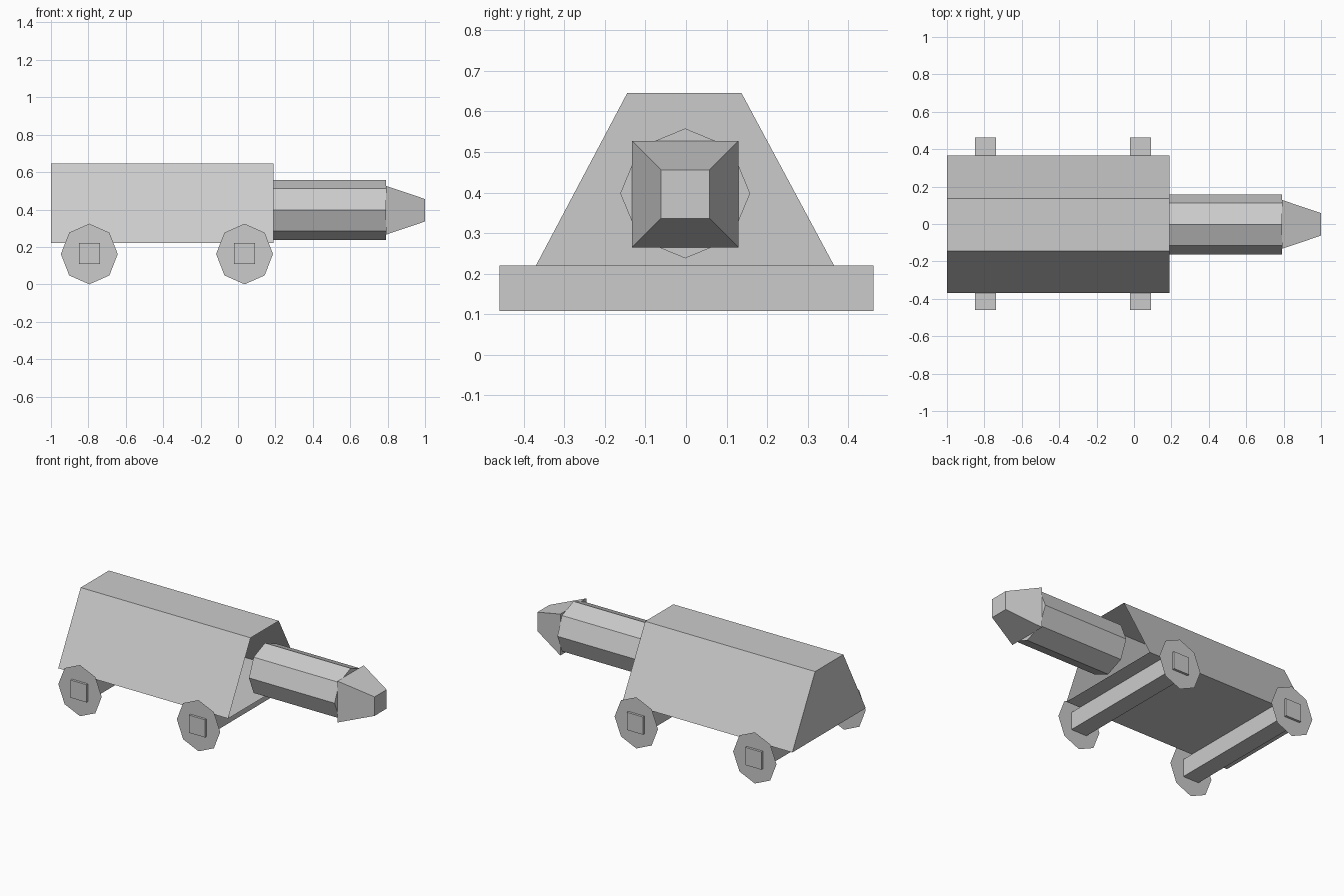
import bpy
from math import cos, sin, pi

cube = bpy.data.objects.get("Cube")
if cube:
    bpy.data.objects.remove(cube, do_unlink=True)

grey = bpy.data.materials.new("plain grey")
grey.use_nodes = True
grey.diffuse_color = (0.6, 0.6, 0.6, 1)
grey.node_tree.nodes["Principled BSDF"].inputs["Base Color"].default_value = (0.6, 0.6, 0.6, 1)


def add_object(name, verts, faces):
    mesh = bpy.data.meshes.new(name)
    mesh.from_pydata(verts, [], faces)
    mesh.materials.append(grey)
    obj = bpy.data.objects.new(name, mesh)
    bpy.context.collection.objects.link(obj)
    return obj


def loft_x(name, x0, ring0, x1, ring1, front_cap=True):
    """Join two (y, z) rings, counter-clockwise seen from +x."""
    n = len(ring0)
    verts = [(x0, y, z) for y, z in ring0] + [(x1, y, z) for y, z in ring1]
    faces = [(i, (i + 1) % n, (i + 1) % n + n, i + n) for i in range(n)]
    faces.append(tuple(reversed(range(n))))
    if front_cap:
        faces.append(tuple(range(n, 2 * n)))
    return add_object(name, verts, faces)


def square(half, y, z):
    return [(y - half, z - half), (y + half, z - half),
            (y + half, z + half), (y - half, z + half)]


def octagon(rx, rz, cx, cz):
    return [(cx + rx * cos(i * pi / 4), cz + rz * sin(i * pi / 4)) for i in range(8)]


# Tapered body, open at the barrel end
section = [(-0.37, 0.22), (0.365, 0.22), (0.137, 0.645), (-0.145, 0.645)]
loft_x("body", -1, section, 0.19, section, front_cap=False)

# Eight-sided barrel and square tapered muzzle
barrel_ring = octagon(0.16, 0.16, -0.002, 0.398)
loft_x("barrel", 0.19, barrel_ring, 0.79, barrel_ring)
loft_x("muzzle", 0.79, square(0.131, -0.002, 0.396), 1, square(0.06, -0.002, 0.396))

# Square axles with flat octagonal wheels near their ends
for place, x in (("rear", -0.795), ("front", 0.035)):
    axle = square(0.056, x, 0.164)
    verts = [(px, y, pz) for y in (-0.46, 0.462) for px, pz in axle]
    faces = [(i, (i + 1) % 4, (i + 1) % 4 + 4, i + 4) for i in range(4)]
    faces = [tuple(reversed(f)) for f in faces] + [(0, 1, 2, 3), (7, 6, 5, 4)]
    axle_object = add_object(place + "_axle", verts, [f if k > 3 else f[::-1] for k, f in enumerate(faces)])
    for side, y in (("near", -0.445), ("far", 0.447)):
        ring = octagon(0.152, 0.162, x, 0.162)
        face = tuple(range(8)) if y < 0 else tuple(reversed(range(8)))
        add_object(f"{place}_{side}_wheel", [(px, y, pz) for px, pz in ring], [face])
